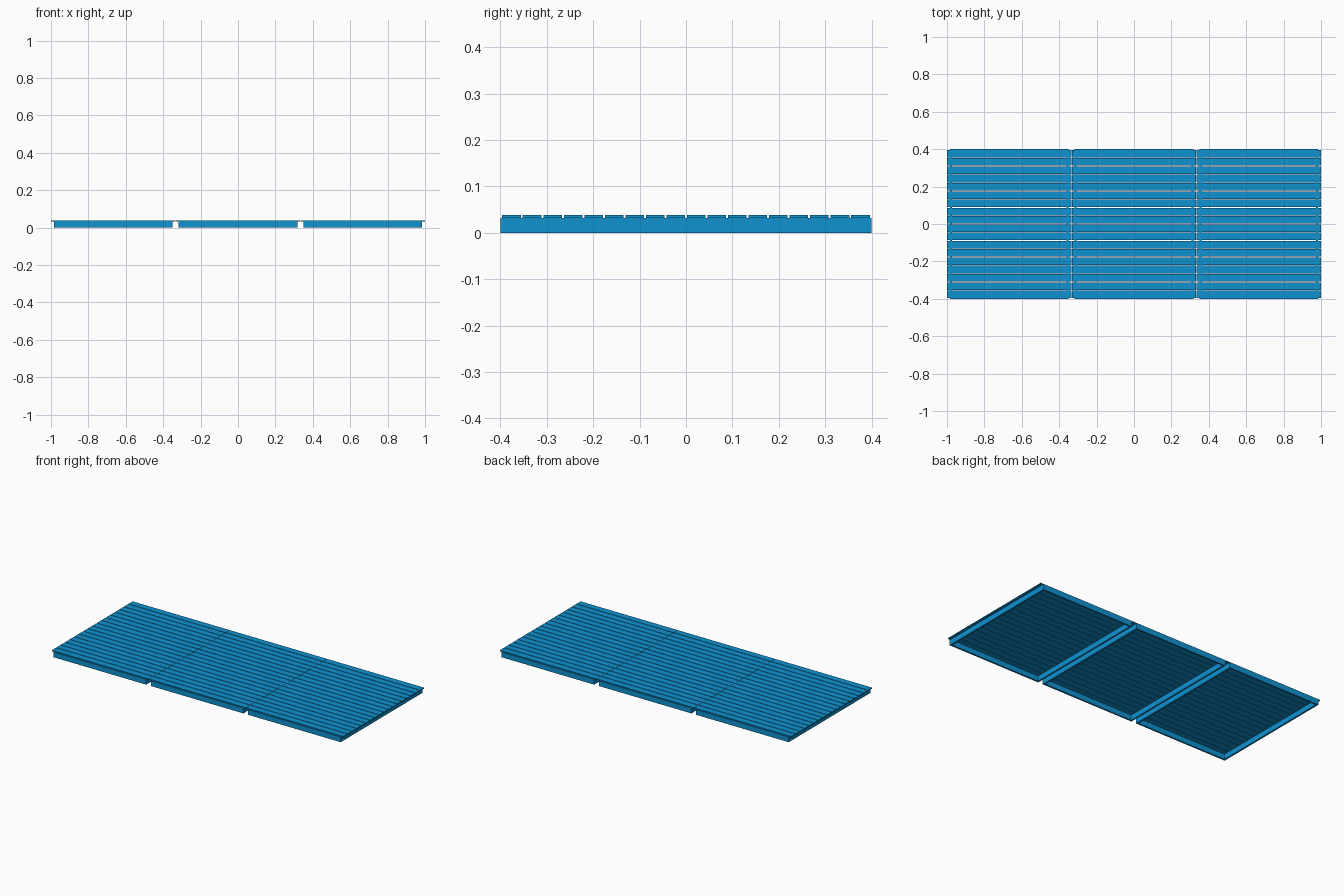
import bpy, bmesh
from mathutils import Matrix

if "Cube" in bpy.data.objects:
    bpy.data.objects.remove(bpy.data.objects["Cube"])

PANELS, SLATS = 3, 18
PITCH_X = 2 / PANELS
PITCH_Y = 0.796 / SLATS
FRAME_H, TOP = 0.032, 0.038
HALF_X, HALF_Y, WALL = 0.3175, 0.40, 0.011

blue = bpy.data.materials.new("blue_paint")
blue.diffuse_color = (0.005, 0.29, 0.64, 1)
blue.use_nodes = True
blue.node_tree.nodes["Principled BSDF"].inputs["Base Color"].default_value = blue.diffuse_color


def add_box(bm, x0, x1, y0, y1, z0, z1):
    m = Matrix.Translation(((x0 + x1) / 2, (y0 + y1) / 2, (z0 + z1) / 2))
    m = m @ Matrix.Diagonal((x1 - x0, y1 - y0, z1 - z0, 1))
    bmesh.ops.create_cube(bm, size=1, matrix=m)


def finish(bm, name):
    mesh = bpy.data.meshes.new(name)
    bm.to_mesh(mesh)
    bm.free()
    mesh.materials.append(blue)
    obj = bpy.data.objects.new(name, mesh)
    bpy.context.collection.objects.link(obj)
    return obj


def ring_frame(cx, name):
    # Open rectangular frame: outer and inner loops joined by quads
    bm = bmesh.new()
    loops = []
    for inset in (0, WALL):
        for z in (0, FRAME_H):
            a, b = HALF_X - inset, HALF_Y - inset
            loops.append([bm.verts.new((cx + sx * a, sy * b, z))
                          for sx, sy in ((-1, -1), (1, -1), (1, 1), (-1, 1))])
    out_lo, out_hi, in_lo, in_hi = loops
    for p, q in ((out_lo, out_hi), (out_hi, in_hi), (in_hi, in_lo), (in_lo, out_lo)):
        for i in range(4):
            j = (i + 1) % 4
            bm.faces.new((p[i], p[j], q[j], q[i]))
    bmesh.ops.recalc_face_normals(bm, faces=bm.faces)
    return finish(bm, name)


for p in range(PANELS):
    cx = (p - (PANELS - 1) / 2) * PITCH_X
    # Rail frame under each folding panel
    ring_frame(cx, f"panel_frame_{p + 1}")
    # Thin slats with narrow gaps, overhanging the frame ends
    bm = bmesh.new()
    half = PITCH_X / 2 - 0.0006
    for s in range(SLATS):
        y = (s - (SLATS - 1) / 2) * PITCH_Y
        w = PITCH_Y / 2 - 0.002
        add_box(bm, cx - half, cx + half, y - w, y + w, FRAME_H, TOP)
    finish(bm, f"panel_slats_{p + 1}")
